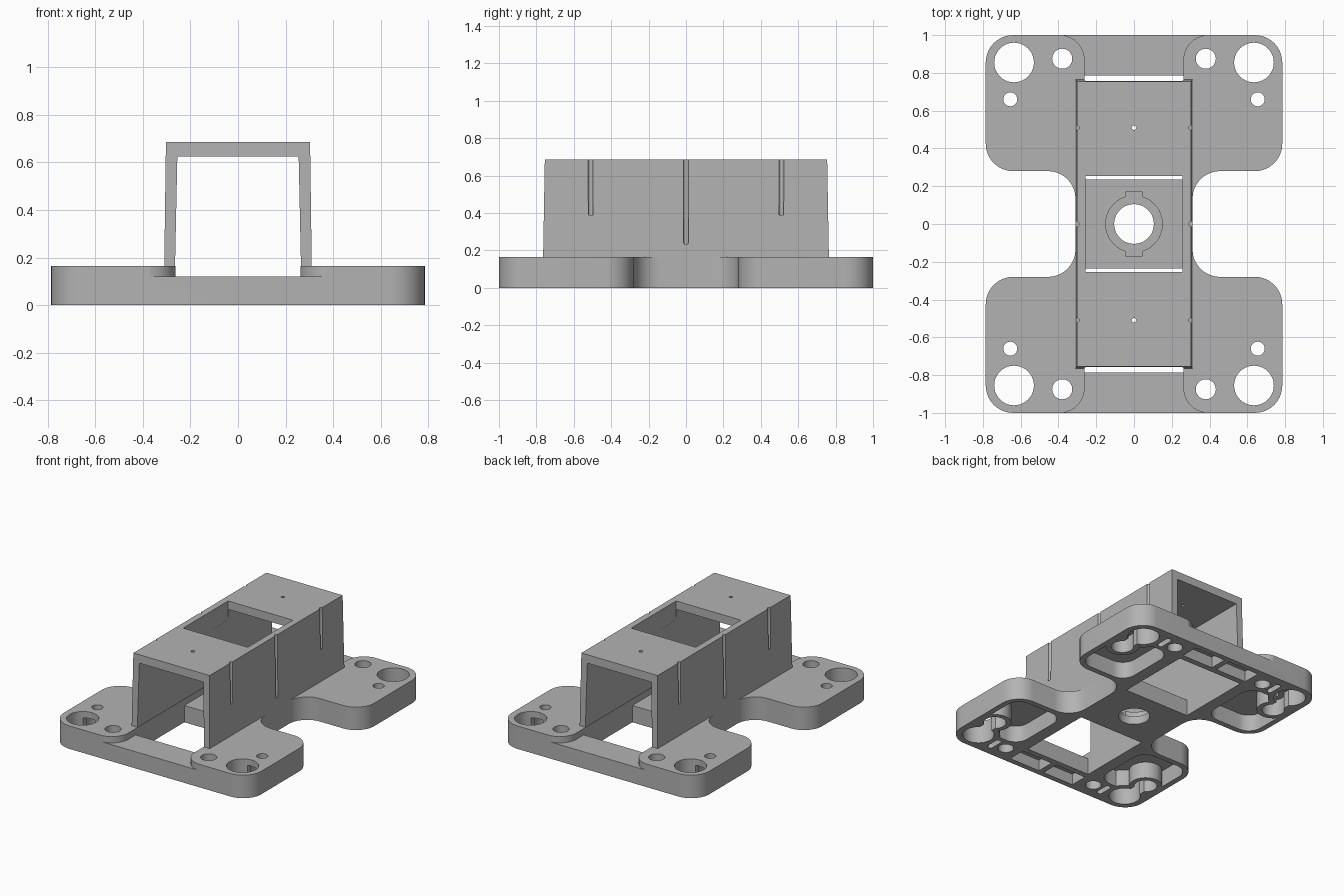
import bpy, bmesh, math
from mathutils import Vector

cube = bpy.data.objects.get("Cube")
if cube:
    bpy.data.objects.remove(cube, do_unlink=True)

grey = bpy.data.materials.new("plain grey")
grey.use_nodes = True
grey.diffuse_color = (0.45, 0.45, 0.45, 1)
grey.node_tree.nodes["Principled BSDF"].inputs["Base Color"].default_value = grey.diffuse_color


def prism(name, poly, z0, z1, top=(1, 1)):
    """Extrude a flat outline from z0 to z1, optionally scaling the top."""
    bm = bmesh.new()
    low = [bm.verts.new((x, y, z0)) for x, y in poly]
    high = [bm.verts.new((x * top[0], y * top[1], z1)) for x, y in poly]
    bm.faces.new(low[::-1])
    bm.faces.new(high)
    n = len(poly)
    for i in range(n):
        j = (i + 1) % n
        bm.faces.new((low[i], low[j], high[j], high[i]))
    bmesh.ops.recalc_face_normals(bm, faces=bm.faces)
    mesh = bpy.data.meshes.new(name)
    bm.to_mesh(mesh)
    bm.free()
    mesh.materials.append(grey)
    ob = bpy.data.objects.new(name, mesh)
    bpy.context.collection.objects.link(ob)
    return ob


def cut(target, cutter):
    mod = target.modifiers.new("cut", "BOOLEAN")
    mod.operation = "DIFFERENCE"
    mod.solver = "EXACT"
    mod.object = cutter
    bpy.context.view_layer.objects.active = target
    bpy.ops.object.modifier_apply(modifier=mod.name)
    bpy.data.objects.remove(cutter, do_unlink=True)


def rect(x0, x1, y0, y1):
    return [(x0, y0), (x1, y0), (x1, y1), (x0, y1)]


def circle(x, y, r, n=40):
    return [(x + r * math.cos(math.tau * i / n), y + r * math.sin(math.tau * i / n))
            for i in range(n)]


def rounded(points, r, steps=10):
    """Fillet every right-angled corner of an outline."""
    out = []
    for i, p in enumerate(points):
        p = Vector(p)
        a = (Vector(points[i - 1]) - p).normalized() * r
        b = (Vector(points[(i + 1) % len(points)]) - p).normalized() * r
        for k in range(steps + 1):
            t = math.pi / 2 * k / steps
            out.append(tuple(p + a + b - a * math.sin(t) - b * math.cos(t)))
    return out


def four_way(quarter):
    """Repeat a first-quadrant outline in all quadrants."""
    flip = lambda sx, sy: [(x * sx, y * sy) for x, y in quarter]
    return quarter + flip(-1, 1)[::-1] + flip(-1, -1) + flip(1, -1)[::-1]


# Base plate with four rounded lobes and a narrow waist
base = prism("base_plate", rounded(four_way([(0.31, 0.28), (0.785, 0.28), (0.785, 1.0)]), 0.145), 0, 0.165)

# Lengthwise channel in the top, flaring at both ends
arc = [math.radians(8 * i) for i in range(11)]
flare = [(0.392 - 0.13 * math.cos(t), 0.87 + 0.13 * math.sin(t)) for t in arc]
cut(base, prism("channel", four_way(flare + [(0.375, 1.1)]), 0.12, 0.3))

# Floor openings either side of the central bridge
for s in (1, -1):
    cut(base, prism("opening", [(x, s * y) for x, y in rect(-0.262, 0.262, 0.235, 0.787)], -0.1, 0.3))

# Keyed socket and through hole in the bridge
cut(base, prism("socket", circle(0, 0, 0.15, 64), 0.06, 0.3))
cut(base, prism("key", rect(-0.045, 0.045, -0.17, 0.17), 0.06, 0.3))
cut(base, prism("bore", circle(0, 0, 0.105, 48), -0.1, 0.3))

# Holes and underside pockets of each lobe
for sx in (1, -1):
    for sy in (1, -1):
        def place(poly):
            return [(x * sx, y * sy) for x, y in poly]

        pocket = prism("pocket", place(rounded(rect(0.35, 0.745, 0.32, 0.79), 0.1)), -0.1, 0.12)
        for x, y, r in ((0.635, 0.855, 0.145), (0.655, 0.66, 0.11), (0.38, 0.875, 0.09)):
            cut(pocket, prism("boss", place(circle(x, y, r)), -0.2, 0.2))
        cut(base, pocket)
        # large, medium and small through holes
        for x, y, r in ((0.635, 0.855, 0.105), (0.38, 0.875, 0.053), (0.655, 0.66, 0.037)):
            cut(base, prism("hole", place(circle(x, y, r)), -0.1, 0.3))
        # keyhole recess joining the small hole to the large one
        cut(base, prism("recess", place(circle(0.655, 0.66, 0.075)), -0.1, 0.12))
        cut(base, prism("link", place(rect(0.605, 0.695, 0.67, 0.85)), -0.1, 0.12))
        # slot and bar pockets
        cut(base, prism("slot", place(rounded(rect(0.455, 0.495, 0.82, 0.94), 0.019, 6)), -0.1, 0.12))
        cut(base, prism("bar_pocket", place(rect(0.02, 0.27, 0.83, 0.96)), -0.1, 0.08))

# Tapered tunnel cover
tunnel = prism("tunnel_cover", rect(-0.31, 0.31, -0.764, 0.764), 0.16, 0.685, (0.977, 0.988))
cut(tunnel, prism("inside", rect(-0.266, 0.266, -1, 1), 0.1, 0.625, (0.958, 1)))
cut(tunnel, prism("roof_window", rect(-0.257, 0.257, -0.255, 0.255), 0.55, 0.8))

# Thin grooves down the sides and pin holes in the roof
for y, z in ((-0.51, 0.39), (0, 0.235), (0.51, 0.39)):
    for x in (-0.304, 0.304):
        cut(tunnel, prism("groove", circle(x, y, 0.013, 16), z, 0.8))
    if y:
        cut(tunnel, prism("pin_hole", circle(0, y, 0.012, 16), 0.5, 0.8))

# Smooth the curved walls, keep edges crisp
bpy.ops.object.select_all(action="DESELECT")
for ob in (base, tunnel):
    ob.select_set(True)
    bpy.context.view_layer.objects.active = ob
bpy.ops.object.shade_smooth_by_angle(angle=math.radians(30))
